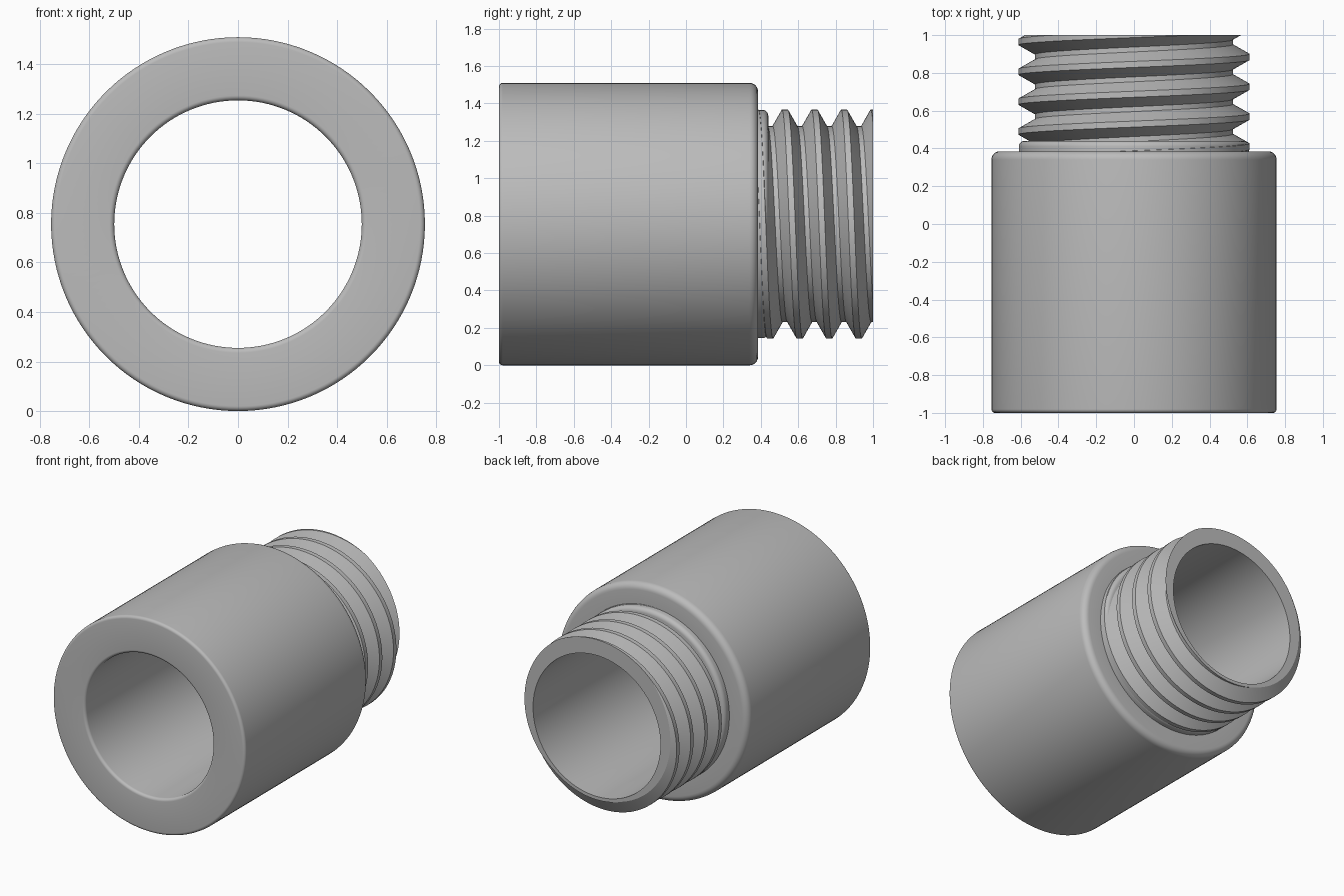
import bpy, bmesh
from math import sin, cos, tau, radians

if "Cube" in bpy.data.objects:
    bpy.data.objects.remove(bpy.data.objects["Cube"])

AXIS_Z = 0.755
BORE = 0.5
SEGMENTS = 128

grey = bpy.data.materials.new("plain grey")
grey.use_nodes = True
grey.diffuse_color = (0.5, 0.5, 0.5, 1)
grey.node_tree.nodes["Principled BSDF"].inputs["Base Color"].default_value = (0.5, 0.5, 0.5, 1)


def around(r, y, a):
    """Point at radius r and depth y, angle a from the top towards +x."""
    return (r * sin(a), y, AXIS_Z + r * cos(a))


def fillet(r, y, size, start, steps=6):
    """Quarter arc about the centre (r, y), in the radius-depth plane."""
    angles = [radians(start + 90 * i / steps) for i in range(steps + 1)]
    return [(r + size * cos(a), y + size * sin(a)) for a in angles]


def sweep(bm, profile, pitch=0.0):
    """Turn a profile about the axis, advancing by pitch each turn."""
    rings = [[bm.verts.new(around(r, y + pitch * i / SEGMENTS, tau * i / SEGMENTS))
              for r, y in profile] for i in range(SEGMENTS + 1)]
    for a, b in zip(rings, rings[1:]):
        for j in range(len(profile) - 1):
            bm.faces.new((a[j], a[j + 1], b[j + 1], b[j]))
    bmesh.ops.remove_doubles(bm, verts=bm.verts, dist=0.0001)


def finish(bm, name):
    bmesh.ops.recalc_face_normals(bm, faces=bm.faces)
    mesh = bpy.data.meshes.new(name)
    bm.to_mesh(mesh)
    bm.free()
    mesh.materials.append(grey)
    obj = bpy.data.objects.new(name, mesh)
    bpy.context.collection.objects.link(obj)
    bpy.ops.object.select_all(action="DESELECT")
    obj.select_set(True)
    bpy.context.view_layer.objects.active = obj
    bpy.ops.object.shade_smooth_by_angle(angle=radians(25))


# Hollow sleeve with rounded rims, a short collar and the straight bore
outer, shoulder, collar = 0.755, 0.385, 0.61
profile = [(BORE, 1.0)]
profile += [(2 * (BORE + 0.02) - r, y) for r, y in reversed(fillet(BORE + 0.02, -0.98, 0.02, 270))]
profile += fillet(outer - 0.02, -0.98, 0.02, 270)
profile += fillet(outer - 0.045, shoulder - 0.045, 0.045, 0)
profile += [(collar, shoulder)]
profile += fillet(collar - 0.03, 0.41, 0.03, 0)
profile += [(BORE + 0.01, 0.44)]
bm = bmesh.new()
sweep(bm, profile)
finish(bm, "sleeve")

# Helical thread, cut flat at the open end
pitch, crest, root = 0.158, 0.612, 0.524
tooth = [(crest, -0.016), (crest, 0.016), (root, 0.066), (root, 0.092)]
rows = [(r, 0.213 + k * pitch + y) for k in range(7) for r, y in tooth]
bm = bmesh.new()
sweep(bm, rows, pitch)
everything = bm.verts[:] + bm.edges[:] + bm.faces[:]
cut = bmesh.ops.bisect_plane(bm, geom=everything, plane_co=(0, 1, 0), plane_no=(0, 1, 0),
                             clear_outer=True)["geom_cut"]
# End ring from the thread edge in to the bore
rim = [e for e in cut if isinstance(e, bmesh.types.BMEdge)]
ring = bmesh.ops.extrude_edge_only(bm, edges=rim)["geom"]
for v in ring:
    if isinstance(v, bmesh.types.BMVert):
        x, z = v.co.x, v.co.z - AXIS_Z
        scale = BORE / (x * x + z * z) ** 0.5
        v.co.x, v.co.z = x * scale, AXIS_Z + z * scale
finish(bm, "thread")
